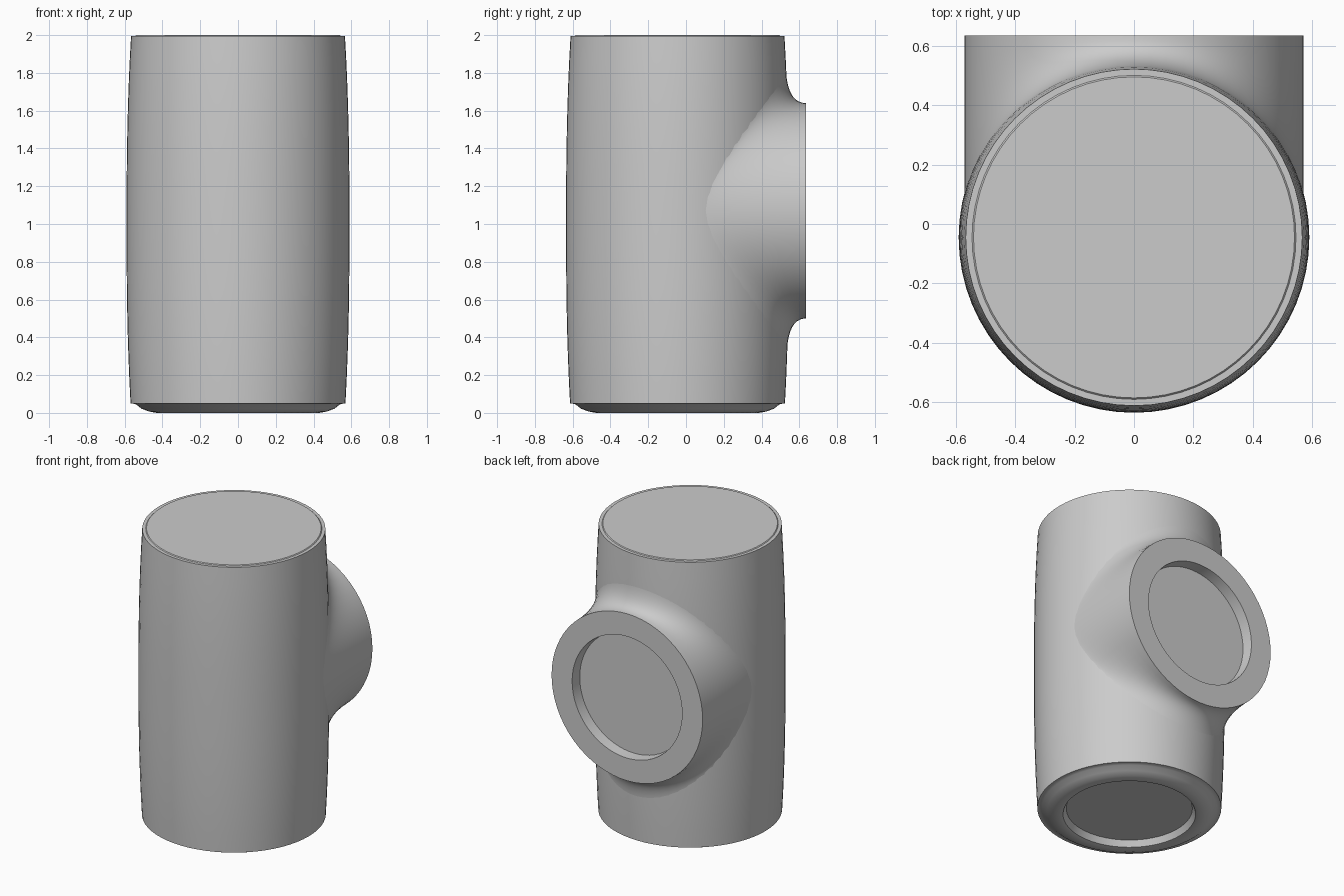
import bpy, bmesh, math
from mathutils import Vector

cube = bpy.data.objects.get("Cube")
if cube:
    bpy.data.objects.remove(cube, do_unlink=True)

SIDES = 64
AXIS_Y = -0.045      # y of the barrel axis
BRANCH_Z = 1.07      # height of the branch axis
BRANCH_R = 0.57
BACK_Y = 0.635

grey = bpy.data.materials.new("light grey")
grey.use_nodes = True
colour = (0.6, 0.6, 0.6, 1)
grey.diffuse_color = colour
grey.node_tree.nodes["Principled BSDF"].inputs["Base Color"].default_value = colour


def barrel_radius(z):
    """Gently bulging barrel wall."""
    return 0.59 - 0.024 * abs(z - 1) ** 2.5


def on_barrel(x, z):
    """Point on the back of the barrel, sunk very slightly into it."""
    r = barrel_radius(z) - 0.002
    return Vector((x, AXIS_Y + math.sqrt(max(r * r - x * x, 0)), z))


def skin(name, rings, cap_start):
    """Join rings of points with quads, and cap the ends."""
    bm = bmesh.new()
    loops = [[bm.verts.new(p) for p in ring] for ring in rings]
    for a, b in zip(loops, loops[1:]):
        for i in range(SIDES):
            j = (i + 1) % SIDES
            bm.faces.new((a[i], a[j], b[j], b[i]))
    bm.faces.new(loops[-1])
    if cap_start:
        bm.faces.new(loops[0][::-1])
    bmesh.ops.recalc_face_normals(bm, faces=bm.faces)
    mesh = bpy.data.meshes.new(name)
    bm.to_mesh(mesh)
    bm.free()
    mesh.materials.append(grey)
    obj = bpy.data.objects.new(name, mesh)
    bpy.context.collection.objects.link(obj)
    bpy.ops.object.select_all(action='DESELECT')
    obj.select_set(True)
    bpy.context.view_layer.objects.active = obj
    bpy.ops.object.shade_smooth_by_angle(angle=math.radians(35))
    return obj


angles = [2 * math.pi * i / SIDES for i in range(SIDES)]

# Barrel: recessed base, rounded foot, bulging wall, lid with a fine rim
profile = [(0.39, 0.045), (0.41, 0.005), (0.43, 0), (0.47, 0.007),
           (0.51, 0.022), (0.54, 0.045), (0.56, 0.05)]
wall = [0.05 + 1.945 * i / 16 for i in range(17)]
profile += [(barrel_radius(z), z) for z in wall]
profile += [(0.545, 1.995), (0.54, 2)]
skin("barrel", [[(r * math.cos(a), AXIS_Y + r * math.sin(a), z) for a in angles]
                for r, z in profile], True)

# Branch: flared neck blending from the barrel into a round back flange
STEPS = 10
neck = []
for k in range(STEPS + 1):
    s = k / STEPS
    ring = []
    for a in angles:
        x = BRANCH_R * math.cos(a)
        dz = math.sin(a)
        root = on_barrel(x, BRANCH_Z + 0.76 * dz)
        bend = on_barrel(x, BRANCH_Z + BRANCH_R * dz)
        end = Vector((x, BACK_Y, BRANCH_Z + BRANCH_R * dz))
        ring.append(root * (1 - s) ** 2 + bend * 2 * s * (1 - s) + end * s * s)
    neck.append(ring)

# Flat flange face with a shallow round recess
for r, y in [(0.415, BACK_Y), (0.41, BACK_Y - 0.075)]:
    neck.append([(r * math.cos(a), y, BRANCH_Z + r * math.sin(a)) for a in angles])
skin("branch", neck, False)
